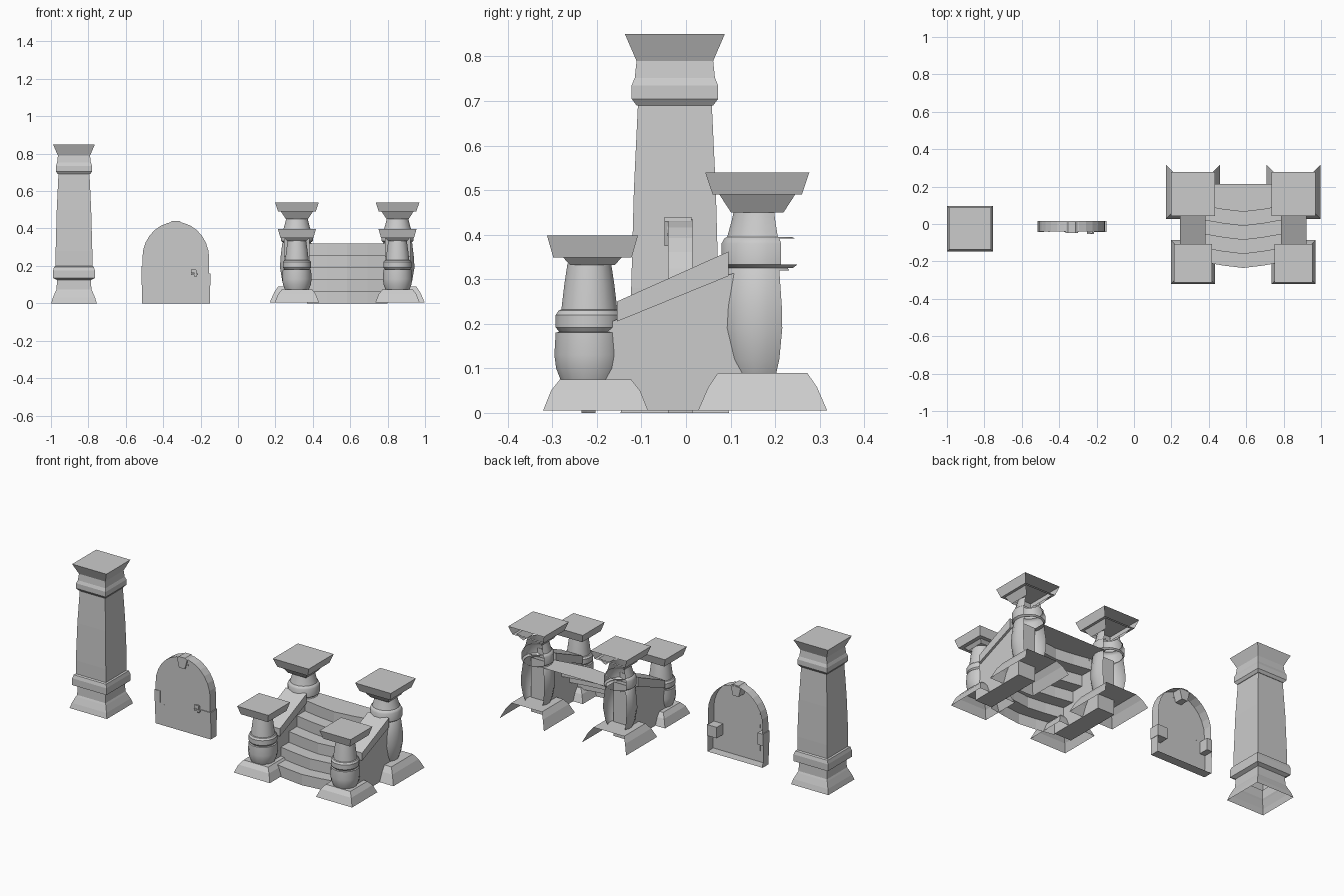
import bpy, bmesh
from math import pi, sin, cos, sqrt

if "Cube" in bpy.data.objects:
    bpy.data.objects.remove(bpy.data.objects["Cube"])

CX = 0.584  # centre line of the stairs


def make(name, verts, faces, smooth=False, cull=False):
    me = bpy.data.meshes.new(name)
    me.from_pydata(verts, [], faces)
    me.update()
    if cull:  # leave the rear side open
        bm = bmesh.new()
        bm.from_mesh(me)
        bm.normal_update()
        bmesh.ops.delete(bm, geom=[f for f in bm.faces if f.normal.y > 0.6], context='FACES')
        bm.to_mesh(me)
        bm.free()
    ob = bpy.data.objects.new(name, me)
    bpy.context.collection.objects.link(ob)
    if smooth:
        bpy.ops.object.select_all(action='DESELECT')
        ob.select_set(True)
        bpy.context.view_layer.objects.active = ob
        bpy.ops.object.shade_smooth_by_angle(angle=0.6)
    return ob


def stack(name, prof, cx, cy, sides=4, top=False, bottom=False, cull=False):
    """Rings of (half width, z) from the bottom up."""
    k = sqrt(2) if sides == 4 else 1
    v, f = [], []
    for r, z in prof:
        for i in range(sides):
            a = 2 * pi * (i + 0.5) / sides
            v.append((cx + k * r * cos(a), cy + k * r * sin(a), z))
    for j in range(len(prof) - 1):
        for i in range(sides):
            n = (i + 1) % sides
            a, b = j * sides, (j + 1) * sides
            f.append((a + i, a + n, b + n, b + i))
    if top:
        f.append(tuple(range(len(v) - sides, len(v))))
    if bottom:
        f.append(tuple(reversed(range(sides))))
    return make(name, v, f, sides > 4, cull)


def prism(name, pts, lo, hi, axis, back=True):
    """Outline extruded along x (points y,z) or along y (points x,z)."""
    n = len(pts)
    put = (lambda p, t: (t, p[0], p[1])) if axis == 'x' else (lambda p, t: (p[0], t, p[1]))
    v = [put(p, lo) for p in pts] + [put(p, hi) for p in pts]
    f = [(i, (i + 1) % n, n + (i + 1) % n, n + i) for i in range(n)]
    f.append(tuple(reversed(range(n))))
    if back:
        f.append(tuple(range(n, 2 * n)))
    ob = make(name, v, f)
    if back:
        bm = bmesh.new()
        bm.from_mesh(ob.data)
        bmesh.ops.recalc_face_normals(bm, faces=bm.faces)
        bm.to_mesh(ob.data)
        bm.free()
    return ob


def box(name, x0, x1, y0, y1, z0, z1):
    return prism(name, [(x0, z0), (x1, z0), (x1, z1), (x0, z1)], y0, y1, 'y')


# Tall square pillar
stack("square_pillar", [
    (.122, 0), (.113, .03), (.098, .065), (.093, .075), (.091, .125),
    (.112, .135), (.112, .175), (.106, .195), (.098, .2), (.098, .28), (.092, .5),
    (.083, .69), (.086, .69), (.097, .705), (.097, .735), (.091, .75), (.09, .752),
    (.086, .79), (.112, .85)], -.877, -.025, top=True)

# Arched door: open-backed shell
arch = [(-.512, 0), (-.15, 0), (-.15, .15), (-.154, .15), (-.154, .24)]
arch += [(-.333 + .179 * cos(pi * i / 14), .24 + .195 * sin(pi * i / 14)) for i in range(1, 14)]
arch += [(-.511, .24), (-.511, .15), (-.516, .15)]
prism("arched_door", arch, -.04, .015, 'y', back=False)
prism("keystone", [(-.353, .375), (-.315, .375), (-.3, .43), (-.313, .44), (-.353, .44), (-.366, .43)],
      -.048, .012, 'y')
box("lock_block", -.213, -.148, -.044, .017, .095, .16)
box("hinge_block", -.516, -.48, -.043, .017, .13, .2)
for x, z in ((-.37, .40), (-.36, .415), (-.305, .415), (-.3, .4)):
    box("arch_stud", x - .003, x + .003, -.043, -.038, z - .003, z + .003)
for z0, z1 in ((.065, .125), (.2, .22), (.28, .3)):
    box("door_groove_strip", -.458, -.453, -.042, -.038, z0, z1)
box("handle_plate", -.25, -.225, -.049, -.04, .163, .182)
box("handle_grip", -.252, -.213, -.053, -.044, .15, .16)
box("handle_stem", -.232, -.222, -.05, -.04, .14, .178)

# Curved steps: treads and risers bowed forward in the middle
outline = []
for i in range(5):
    y = -.235 + .075 * i
    outline += [(y, .064 * i), (y, .064 * (i + 1))]
xs = [-1, -.5, 0, .5, 1]
v, f = [], []
for y, z in outline + [(.215, .32)]:
    bow = 0 if y > .2 else .032
    v += [(CX + .215 * t, y + bow * abs(t) ** 1.3, z) for t in xs]
for j in range(len(outline)):
    for i in range(4):
        a = j * 5 + i
        f.append((a, a + 1, a + 6, a + 5))
make("curved_steps", v, f)

# Columns, handrails and side walls on both sides
front_body = [(.066, .075), (.076, .10), (.08, .13), (.077, .18), (.069, .182), (.077, .192),
              (.077, .22), (.07, .23), (.064, .232), (.057, .29), (.05, .335)]
back_body = [(.068, .09), (.08, .12), (.092, .19), (.09, .24), (.08, .32), (.076, .325),
             (.087, .333), (.087, .38), (.08, .392), (.074, .395), (.064, .43), (.059, .452)]
for s, side in ((-1, "left"), (1, "right")):
    x = CX + s * .269
    # short front column
    stack(side + "_front_base", [(.118, .005), (.1, .05), (.08, .075)], x, -.203, top=True)
    stack(side + "_front_column", front_body, x, -.217, 16)
    stack(side + "_front_cap", [(.05, .332), (.066, .349), (.088, .349), (.102, .398)],
          x, -.21, top=True)
    # tall back column, open at the rear
    stack(side + "_back_base", [(.145, .005), (.122, .058), (.1, .09)], x, .172, top=True, cull=True)
    stack(side + "_back_column", back_body, x, .165, 16, cull=True)
    stack(side + "_back_cap", [(.059, .45), (.085, .49), (.1, .49), (.117, .54)],
          x, .16, top=True, cull=True)
    # sloping rail and wall under it
    prism(side + "_handrail", [(-.155, .205), (.095, .307), (.095, .362), (-.155, .25)],
          x - .068, x + .068, 'x')
    prism(side + "_side_wall", [(-.2, 0.005), (.15, 0.005), (.15, .325), (.095, .31), (-.155, .21), (-.2, .19)],
          x - .055, x + .055, 'x')
